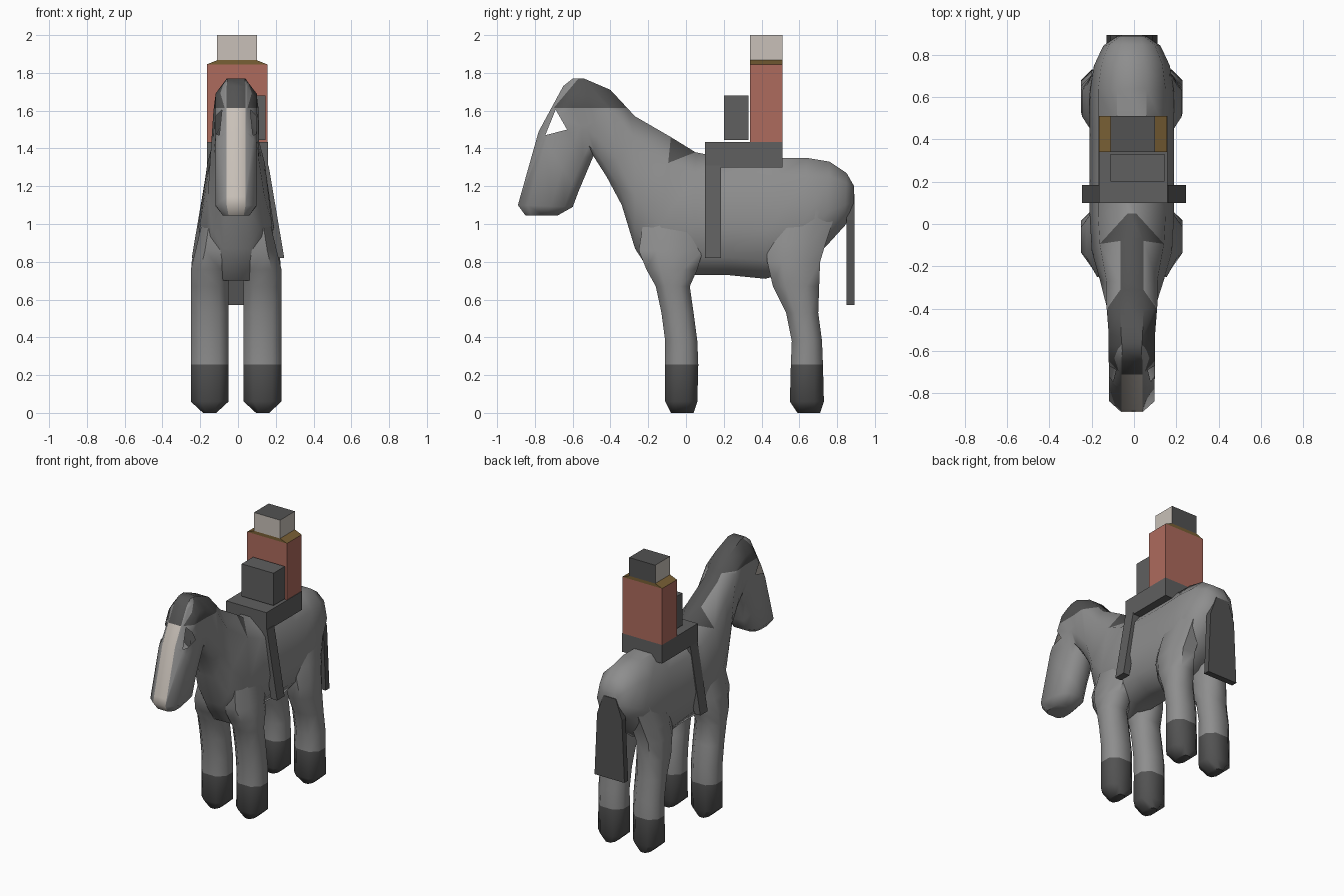
import bpy, bmesh, math
from mathutils import Vector

if "Cube" in bpy.data.objects:
    bpy.data.objects.remove(bpy.data.objects["Cube"])

CX = -0.01  # the animal stands slightly off the rider's centre line


def material(name, r, g, b):
    m = bpy.data.materials.new(name)
    m.diffuse_color = (r, g, b, 1)
    m.use_nodes = True
    m.node_tree.nodes["Principled BSDF"].inputs["Base Color"].default_value = m.diffuse_color
    return m


COAT = material("grey coat", 0.27, 0.27, 0.27)
DARK = material("dark hair and hoof", 0.085, 0.085, 0.085)
BLAZE = material("pale cream", 0.58, 0.53, 0.48)
LEATHER = material("dark saddle", 0.115, 0.115, 0.115)
RED = material("brick red", 0.42, 0.145, 0.11)
GOLD = material("dull gold", 0.19, 0.115, 0.035)


def finish(bm, name, mats, smooth=None, x=0.0):
    me = bpy.data.meshes.new(name)
    bm.to_mesh(me)
    bm.free()
    ob = bpy.data.objects.new(name, me)
    bpy.context.collection.objects.link(ob)
    ob.location.x = x
    for m in mats:
        me.materials.append(m)
    if smooth:
        bpy.ops.object.select_all(action='DESELECT')
        ob.select_set(True)
        bpy.context.view_layer.objects.active = ob
        bpy.ops.object.shade_smooth_by_angle(angle=math.radians(smooth))
    return ob


def skin(bm, rings):
    """Join rings of points with quads and close both ends; returns rows of faces."""
    vs = [[bm.verts.new(p) for p in r] for r in rings]
    n = len(vs[0])
    rows = [[bm.faces.new((a[k], a[(k + 1) % n], b[(k + 1) % n], b[k])) for k in range(n)]
            for a, b in zip(vs, vs[1:])]
    bm.faces.new(vs[0])
    bm.faces.new(vs[-1])
    bmesh.ops.recalc_face_normals(bm, faces=bm.faces)
    return vs, rows


def solid(name, bottom, top, mats):
    """Four-sided block between two (x0, x1, y0, y1, z) rectangles."""
    bm = bmesh.new()
    skin(bm, [[(a, c, z), (b, c, z), (b, d, z), (a, d, z)] for a, b, c, d, z in (bottom, top)])
    return finish(bm, name, mats)


def box(name, x0, x1, y0, y1, z0, z1, mats):
    return solid(name, (x0, x1, y0, y1, z0), (x0, x1, y0, y1, z1), mats)


def split(bm, test, co, no):
    """Cut the faces that pass the test along a plane."""
    fs = [f for f in bm.faces if test(f.calc_center_median())]
    geom = fs + list({e for f in fs for e in f.edges}) + list({v for f in fs for v in f.verts})
    bmesh.ops.bisect_plane(bm, geom=geom, dist=1e-5, plane_co=co, plane_no=no)


# Body, neck and head: top y, z / bottom y, z / half width / half width of the crest
stations = [
    (0.89, 1.20, 0.885, 1.06, 0.07, 0.04),
    (0.85, 1.27, 0.84, 0.99, 0.135, 0.05),
    (0.76, 1.33, 0.74, 0.88, 0.18, 0.06),
    (0.64, 1.35, 0.60, 0.76, 0.20, 0.07),
    (0.45, 1.35, 0.42, 0.71, 0.20, 0.07),
    (0.20, 1.35, 0.22, 0.73, 0.20, 0.07),
    (0.05, 1.38, 0.05, 0.73, 0.20, 0.02),
    (-0.08, 1.46, -0.16, 0.70, 0.19, 0.055),
    (-0.27, 1.57, -0.27, 0.87, 0.15, 0.055),
    (-0.40, 1.71, -0.34, 1.10, 0.12, 0.055),
    (-0.54, 1.77, -0.42, 1.25, 0.11, 0.05),
    (-0.60, 1.77, -0.465, 1.32, 0.11, 0.045),
    (-0.65, 1.73, -0.49, 1.36, 0.11, 0.05),
    (-0.78, 1.49, -0.57, 1.17, 0.108, 0.05),
    (-0.89, 1.10, -0.60, 1.09, 0.108, 0.05),
    (-0.85, 1.045, -0.68, 1.045, 0.07, 0.04),
]
rings = []
for i, (ty, tz, by, bz, w, wt) in enumerate(stations):
    upper = 0.8 if i < 9 else 1.0
    half = [(wt, 0), (w * upper, 0.18), (w, 0.6), (w * 0.85, 0.85), (w * 0.45, 1)]
    loop = half + [(-x, t) for x, t in reversed(half)]
    rings.append([(x, ty + (by - ty) * t, tz + (bz - tz) * t) for x, t in loop])
bm = bmesh.new()
vs, rows = skin(bm, rings)
for i in range(6, 15):  # crest strip, then the pale stripe down the face
    rows[i][9].material_index = 1 if i < 12 else 2
rows[12][9].material_index = 2
for k, top in ((0, 0), (8, 9)):  # mane points spread on the withers
    side = 1 if top == 0 else 8
    bm.faces.remove(rows[6][k])
    a, b, c, d = vs[6][top], vs[7][top], vs[7][side], vs[6][side]
    bm.faces.new((a, b, c)).material_index = 1
    bm.faces.new((a, c, d))
bmesh.ops.recalc_face_normals(bm, faces=bm.faces)

# Mane colour over the head, bounded by a level line and a sloping brow line
LEVEL = 1.615
brow, brow_n = Vector((0, -0.62, 1.71)), Vector((0, 0.095, -0.08))
split(bm, lambda c: c.y < -0.2, (0, 0, LEVEL), (0, 0, 1))
split(bm, lambda c: c.y < -0.2 and c.z > LEVEL, brow, brow_n)
for f in bm.faces:
    c = f.calc_center_median()
    if c.z > LEVEL and c.y < -0.2:
        behind = (c - brow).dot(brow_n) > 0
        f.material_index = 1 if behind or f.material_index else 0

# Eye openings
eye = [Vector((0, -0.69, 1.605)), Vector((0, -0.63, 1.50)), Vector((0, -0.745, 1.47))]
mid = sum(eye, Vector()) / 3
planes = []
for p, q in zip(eye, eye[1:] + eye[:1]):
    n = (q - p).cross(Vector((1, 0, 0))).normalized()
    if (mid - p).dot(n) < 0:
        n = -n
    planes.append((p, n))
    split(bm, lambda c: c.y < -0.5 and 1.3 < c.z < 1.66 and abs(c.x) > 0.06, p, n)
holes = [f for f in bm.faces if abs(f.calc_center_median().x) > 0.055
         and all((f.calc_center_median() - p).dot(n) > 0 for p, n in planes)]
bmesh.ops.delete(bm, geom=holes, context='FACES')
finish(bm, "horse_body", [COAT, DARK, BLAZE], 50, CX)

# Legs: z, front y, back y, centre x, half width
fore = [(0, -0.08, 0.04, 0.14, 0.035), (0.06, -0.11, 0.06, 0.14, 0.1),
        (0.255, -0.11, 0.065, 0.14, 0.1), (0.38, -0.11, 0.06, 0.14, 0.1),
        (0.53, -0.13, 0.04, 0.14, 0.1), (0.67, -0.16, 0.02, 0.14, 0.1),
        (0.76, -0.21, 0.06, 0.135, 0.105), (0.86, -0.25, 0.09, 0.115, 0.1),
        (1.05, -0.22, 0.10, 0.10, 0.07)]
hind = [(0, 0.59, 0.71, 0.14, 0.035), (0.06, 0.55, 0.73, 0.14, 0.1),
        (0.255, 0.555, 0.725, 0.14, 0.1), (0.38, 0.56, 0.72, 0.14, 0.1),
        (0.53, 0.53, 0.70, 0.14, 0.1), (0.67, 0.46, 0.705, 0.14, 0.1),
        (0.80, 0.43, 0.71, 0.135, 0.1), (0.90, 0.43, 0.74, 0.12, 0.095),
        (1.08, 0.46, 0.80, 0.10, 0.08)]
octagon = [(1, .45), (.5, 1), (-.5, 1), (-1, .45), (-1, -.45), (-.5, -1), (.5, -1), (1, -.45)]
for label, data in (("front_leg", fore), ("hind_leg", hind)):
    for s, side in ((-1, "left"), (1, "right")):
        bm = bmesh.new()
        skin(bm, [[(s * (cx + w * u), (y0 + y1) / 2 + (y1 - y0) / 2 * v, z) for u, v in octagon]
                  for z, y0, y1, cx, w in data])
        for f in bm.faces:
            f.material_index = int(f.calc_center_median().z < 0.255)
        finish(bm, f"{label}_{side}", [COAT, DARK], 50, CX)

# Tail: flat tapered panel
right = [(0.05, 1.16), (0.1, 1.02), (0.12, 0.57)]
outline = right + [(-x, z) for x, z in reversed(right)]
bm = bmesh.new()
skin(bm, [[(x, y, z) for x, z in outline] for y in (0.85, 0.893)])
finish(bm, "tail", [DARK], None, CX)

# Saddle with a sloping strap on each side
box("saddle", -0.165, 0.158, 0.10, 0.51, 1.30, 1.435, [LEATHER])
for s, side in ((-1, "left"), (1, "right")):
    lo = sorted((s * 0.195, s * 0.245))
    hi = sorted((s * 0.11, s * 0.162))
    solid("strap_" + side, (*lo, 0.10, 0.185, 0.82), (*hi, 0.10, 0.185, 1.31), [LEATHER])
box("pommel_block", -0.11, 0.145, 0.20, 0.33, 1.445, 1.68, [LEATHER])

# Rider: torso, sloping shoulders, head with hair on top and back
box("rider_torso", -0.165, 0.155, 0.34, 0.51, 1.435, 1.845, [RED])
solid("rider_shoulders", (-0.165, 0.155, 0.34, 0.51, 1.845), (-0.11, 0.10, 0.34, 0.51, 1.867), [GOLD])
head = box("rider_head", -0.11, 0.10, 0.34, 0.51, 1.867, 2.0, [BLAZE, DARK])
for p in head.data.polygons:
    p.material_index = int(p.normal.z > 0.5 or p.normal.y > 0.5)
